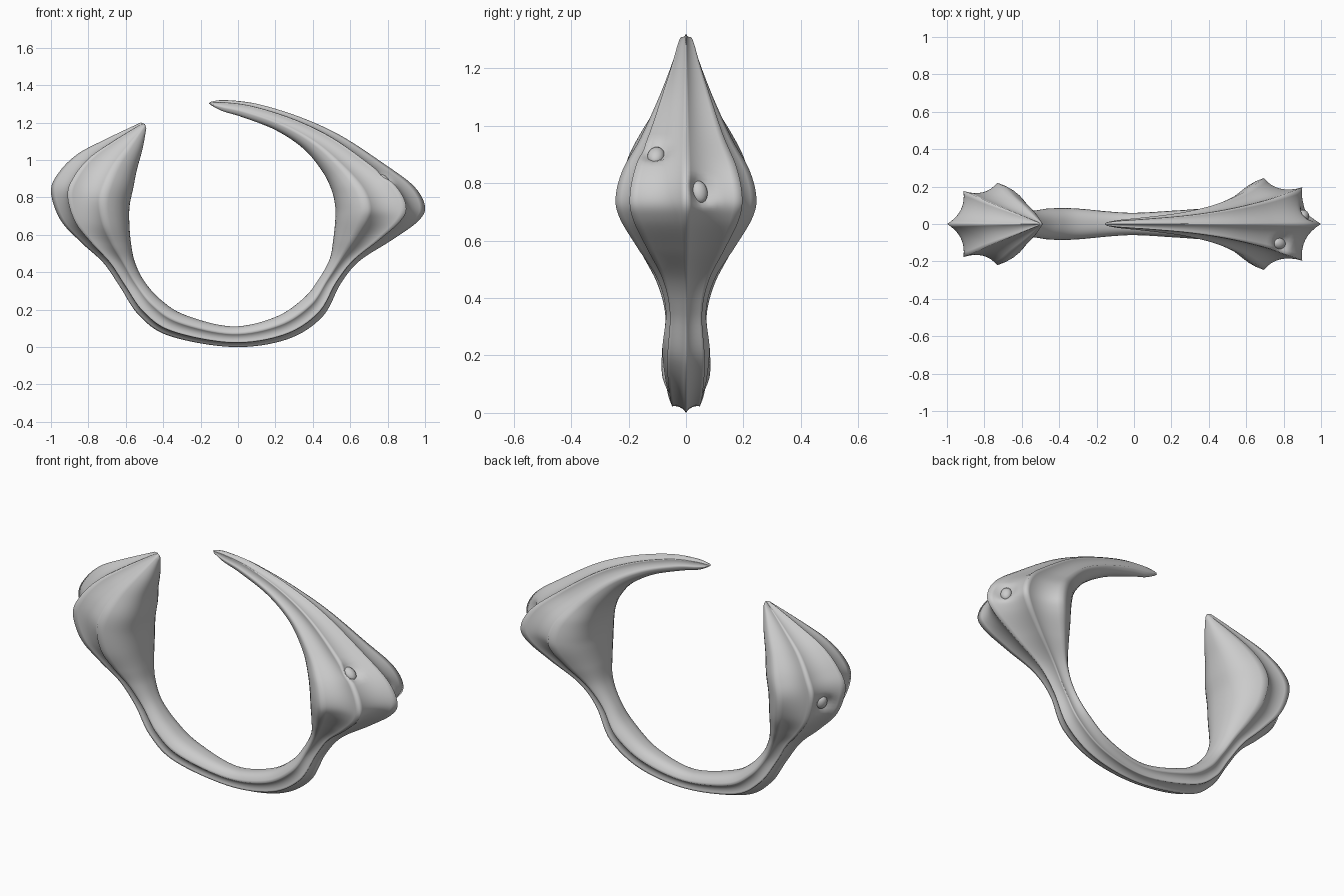
import bpy, bmesh
from mathutils import Vector

cube = bpy.data.objects.get("Cube")
if cube:
    bpy.data.objects.remove(cube, do_unlink=True)

metal = bpy.data.materials.new("grey metal")
metal.use_nodes = True
grey = (0.6, 0.6, 0.6, 1.0)
metal.diffuse_color = grey
metal.node_tree.nodes["Principled BSDF"].inputs["Base Color"].default_value = grey

# Stations along the band: inner x, inner z, outer x, outer z, half width
STATIONS = [
    (-.49, 1.17, -.52, 1.2, .012), (-.51, 1.06, -.71, 1.11, .09),
    (-.54, .95, -.86, 1.03, .155), (-.56, .85, -.96, .93, .205),
    (-.58, .75, -1, .83, .22), (-.58, .64, -.95, .68, .2),
    (-.57, .54, -.84, .56, .15), (-.55, .45, -.72, .45, .1),
    (-.5, .35, -.63, .32, .072), (-.41, .25, -.53, .17, .083),
    (-.28, .17, -.37, .06, .083), (-.03, .11, -.03, 0, .06),
    (.2, .16, .26, .04, .072), (.35, .26, .45, .16, .082),
    (.43, .36, .55, .34, .07), (.49, .47, .65, .46, .1),
    (.51, .58, .82, .57, .17), (.52, .68, .96, .67, .23),
    (.52, .75, 1, .75, .245), (.5, .84, .94, .86, .22),
    (.45, .94, .78, .98, .16), (.35, 1.06, .55, 1.13, .1),
    (.2, 1.16, .33, 1.23, .06), (.02, 1.23, .1, 1.3, .035),
    (-.08, 1.26, -.07, 1.32, .022), (-.14, 1.29, -.15, 1.31, .01),
]
STEPS = 8      # rings per station
ARC = 8        # points between two ridges


def spline(a, b, c, d, t):
    """Catmull-Rom blend of four stations."""
    return [0.5 * (2 * q + (r - p) * t + (2 * p - 5 * q + 4 * r - s) * t * t
                   + (3 * q - p - 3 * r + s) * t ** 3)
            for p, q, r, s in zip(a, b, c, d)]


def half_section():
    """Unit section as (depth, width): rounded inside, two hollow flutes outside."""
    ridges = [(0, 0), (.36, 1), (.79, .8), (1, 0)]
    # hollow of each arc, pushed along (depth, width)
    pushes = [(-.10, .13), (-.03, -.13), (-.07, -.06)]
    pts = []
    for (p, q, push) in zip(ridges, ridges[1:], pushes):
        for i in range(ARC):
            t = i / ARC
            k = 4 * t * (1 - t)
            pts.append((p[0] + (q[0] - p[0]) * t + push[0] * k,
                        p[1] + (q[1] - p[1]) * t + push[1] * k))
    return pts + [ridges[-1]]


half = half_section()
section = half + [(d, -w) for d, w in reversed(half[1:-1])]

# Band: loft the fluted section through all stations
path = [STATIONS[0]] + STATIONS + [STATIONS[-1]]
rows = [spline(*path[i:i + 4], k / STEPS)
        for i in range(len(STATIONS) - 1) for k in range(STEPS)]
rows.append(list(STATIONS[-1]))

bm = bmesh.new()
rings = [[bm.verts.new((ix + (ox - ix) * d, w * width, iz + (oz - iz) * d))
          for d, w in section] for ix, iz, ox, oz, width in rows]
n = len(section)
for a, b in zip(rings, rings[1:]):
    for j in range(n):
        k = (j + 1) % n
        bm.faces.new((a[j], a[k], b[k], b[j]))

# Rounded caps at the two tips
for ring, inward in ((rings[0], rings[3]), (rings[-1], rings[-4])):
    centre = sum((v.co for v in ring), Vector()) / n
    back = sum((v.co for v in inward), Vector()) / n
    tip = bm.verts.new(centre + (centre - back).normalized() * .01)
    for j in range(n):
        bm.faces.new((ring[j], ring[(j + 1) % n], tip))
bmesh.ops.recalc_face_normals(bm, faces=bm.faces)
bm.normal_update()

# Sockets pressed into the swollen ends
EYES = {"front_bead": (.8, -.1, .93), "side_bead": (.93, .06, .775),
        "rear_bead": (-.93, .07, .75)}
seats = {}
for name, spot in EYES.items():
    near = min(bm.verts, key=lambda v: (v.co - Vector(spot)).length)
    seats[name] = (near.co.copy(), near.normal.copy())
for point, normal in seats.values():
    for v in bm.verts:
        dist = (v.co - point).length
        if dist < .07 and v.normal.dot(normal) > 0:
            v.co -= normal * .03 * (1 - (dist / .07) ** 2) ** 2

mesh = bpy.data.meshes.new("band")
bm.to_mesh(mesh)
bm.free()
mesh.materials.append(metal)
band = bpy.data.objects.new("band", mesh)
bpy.context.collection.objects.link(band)
for poly in mesh.polygons:
    poly.use_smooth = True

# Oval beads seated in the sockets
for name, (point, normal) in seats.items():
    bpy.ops.mesh.primitive_uv_sphere_add(segments=24, ring_count=12, radius=1,
                                         location=point - normal * .022)
    bead = bpy.context.object
    bead.name = name
    bead.scale = (.03, .04, .025)
    bead.rotation_euler = normal.to_track_quat('Z', 'Y').to_euler()
    bead.data.materials.append(metal)
    bpy.ops.object.shade_smooth()
